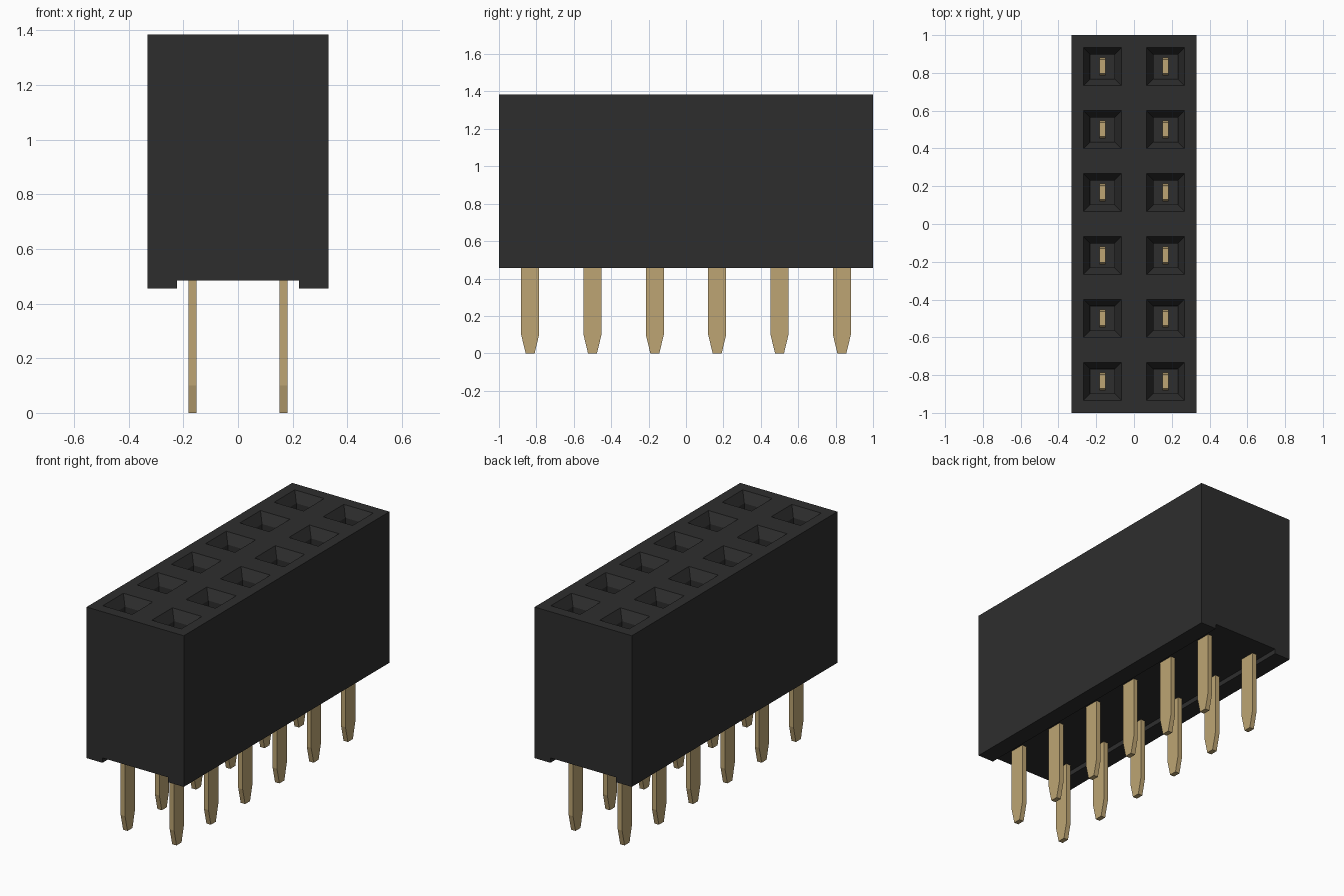
import bpy, bmesh
from mathutils import Vector

if "Cube" in bpy.data.objects:
    bpy.data.objects.remove(bpy.data.objects["Cube"], do_unlink=True)


def material(name, rgb):
    m = bpy.data.materials.new(name)
    m.use_nodes = True
    m.diffuse_color = (*rgb, 1)
    bsdf = m.node_tree.nodes["Principled BSDF"]
    bsdf.inputs["Base Color"].default_value = (*rgb, 1)
    bsdf.inputs["Roughness"].default_value = 0.6
    return m


def prism(points, direction):
    """Extrude a closed 3D outline along a vector into a solid bmesh."""
    bm = bmesh.new()
    face = bm.faces.new([bm.verts.new(p) for p in points])
    ext = bmesh.ops.extrude_face_region(bm, geom=[face], use_keep_orig=True)
    verts = [g for g in ext["geom"] if isinstance(g, bmesh.types.BMVert)]
    bmesh.ops.translate(bm, verts=verts, vec=direction)
    bmesh.ops.recalc_face_normals(bm, faces=bm.faces[:])
    return bm


def finish(bm, name, mat):
    mesh = bpy.data.meshes.new(name)
    bm.to_mesh(mesh)
    bm.free()
    mesh.materials.append(mat)
    obj = bpy.data.objects.new(name, mesh)
    bpy.context.collection.objects.link(obj)
    return obj


black = material("black plastic", (0.027, 0.027, 0.027))
gold = material("gold contact", (0.51, 0.375, 0.172))

HALF_X, HALF_Y = 0.331, 1.0
BOTTOM, STANDOFF, TOP = 0.455, 0.485, 1.385
COLS = (-0.167, 0.167)
ROWS = [(i - 2.5) / 3 for i in range(6)]
SOCKET = 0.1      # half width of a socket mouth

# Housing: block with a shallow channel between two bottom rails
profile = [(-HALF_X, BOTTOM), (-0.223, BOTTOM), (-0.223, STANDOFF), (0.223, STANDOFF),
           (0.223, BOTTOM), (HALF_X, BOTTOM), (HALF_X, TOP), (-HALF_X, TOP)]
bm = prism([(x, -HALF_Y, z) for x, z in profile], (0, 2 * HALF_Y, 0))

# Cut the socket mouths into the top
for axis, centres in ((0, COLS), (1, ROWS)):
    for c in centres:
        for edge in (c - SOCKET, c + SOCKET):
            point, normal = Vector((0, 0, 0)), Vector((0, 0, 0))
            point[axis], normal[axis] = edge, 1
            bmesh.ops.bisect_plane(bm, geom=bm.verts[:] + bm.edges[:] + bm.faces[:],
                                   plane_co=point, plane_no=normal)


def is_mouth(face):
    c = face.calc_center_median()
    return (face.normal.z > 0.9 and min(abs(c.x - x) for x in COLS) < 0.02
            and min(abs(c.y - y) for y in ROWS) < 0.02)


# Funnel lead-in, then a deep square shaft
bm.normal_update()
mouths = [f for f in bm.faces if is_mouth(f)]
bmesh.ops.inset_individual(bm, faces=mouths, thickness=0.05, depth=-0.06)
bm.normal_update()
bmesh.ops.inset_individual(bm, faces=mouths, thickness=0.0005, depth=-0.5)
finish(bm, "housing", black)

# Flat contact pins with tapered ends, rising into the shafts
outline = [(-0.024, 0), (0.024, 0), (0.048, 0.1), (0.048, 0.93),
           (0.037, 0.97), (-0.037, 0.97), (-0.048, 0.93), (-0.048, 0.1)]
pin_mesh = None
for col, x in zip(("right", "left"), COLS):
    for i, y in enumerate(ROWS):
        name = f"pin_{col}_{i + 1}"
        if pin_mesh is None:
            bm = prism([(-0.015, py, pz) for py, pz in outline], (0.03, 0, 0))
            pin = finish(bm, name, gold)
            pin_mesh = pin.data
        else:
            pin = bpy.data.objects.new(name, pin_mesh)
            bpy.context.collection.objects.link(pin)
        pin.location = (x, y, 0)
